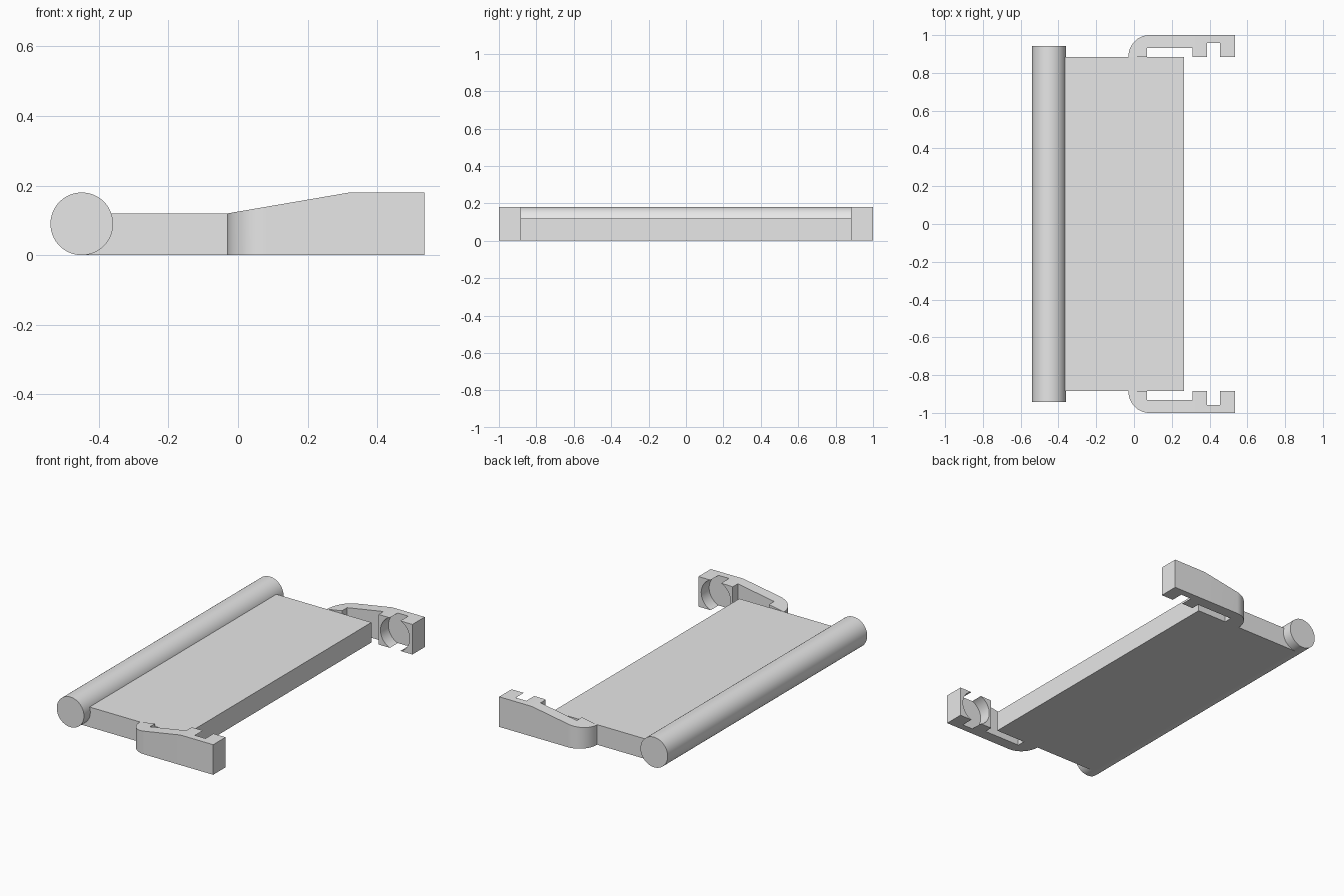
import bpy, bmesh, math
from mathutils import Vector, Matrix

cube = bpy.data.objects.get("Cube")
if cube:
    bpy.data.objects.remove(cube, do_unlink=True)

GREY = (0.8, 0.8, 0.8, 1.0)
grey = bpy.data.materials.new("light grey")
grey.use_nodes = True
grey.diffuse_color = GREY
grey.node_tree.nodes["Principled BSDF"].inputs["Base Color"].default_value = GREY

HEIGHT = 0.18        # full height of the roller and arm tips
PLATE_TOP = 0.12
PLATE_Y = 0.883      # half length of the plate
ARM_START = -0.03


def make_object(name, bm):
    bmesh.ops.recalc_face_normals(bm, faces=bm.faces)
    mesh = bpy.data.meshes.new(name)
    bm.to_mesh(mesh)
    bm.free()
    mesh.materials.append(grey)
    obj = bpy.data.objects.new(name, mesh)
    bpy.context.collection.objects.link(obj)
    return obj


def activate(obj):
    bpy.ops.object.select_all(action='DESELECT')
    obj.select_set(True)
    bpy.context.view_layer.objects.active = obj


def smooth(obj):
    activate(obj)
    bpy.ops.object.shade_smooth_by_angle(angle=math.radians(30))


def cylinder_y(name, x, y, z, radius, length):
    """Cylinder lying along the y axis."""
    bm = bmesh.new()
    turn = Matrix.Translation((x, y, z)) @ Matrix.Rotation(math.pi / 2, 4, 'X')
    bmesh.ops.create_cone(bm, cap_ends=True, segments=96, radius1=radius,
                          radius2=radius, depth=length, matrix=turn)
    return make_object(name, bm)


def arm(name, side):
    # Hook-shaped plan outline with a rounded outer corner
    cx, cy, rx, ry = 0.08, PLATE_Y, 0.11, 1.0 - PLATE_Y
    outline = []
    for i in range(17):
        a = math.pi - i / 16 * math.pi / 2
        outline.append((cx + rx * math.cos(a), cy + ry * math.sin(a)))
    outline += [(0.536, 1.0), (0.536, PLATE_Y), (0.31, PLATE_Y),
                (0.31, 0.932), (0.07, 0.932), (0.07, PLATE_Y)]
    bm = bmesh.new()
    face = bm.faces.new([bm.verts.new((x, side * y, 0)) for x, y in outline])
    top = bmesh.ops.extrude_face_region(bm, geom=[face])["geom"]
    for v in top:
        if isinstance(v, bmesh.types.BMVert):
            v.co.z = HEIGHT
    # Sloped top rising from the plate to the tip
    slope_end = 0.32
    bmesh.ops.bisect_plane(bm, geom=bm.verts[:] + bm.edges[:] + bm.faces[:],
                           plane_co=Vector((slope_end, 0, 0)), plane_no=Vector((1, 0, 0)))
    for v in bm.verts:
        if v.co.z > PLATE_TOP:
            t = min((v.co.x - ARM_START) / (slope_end - ARM_START), 1)
            v.co.z = PLATE_TOP + (HEIGHT - PLATE_TOP) * t
    obj = make_object(name, bm)

    # Round pocket in the inner side of the tip, open at top and bottom
    depth = 0.958
    inner = 0.8
    cutter = cylinder_y(name + "_pocket_cutter", 0.421, side * (depth + inner) / 2,
                        HEIGHT / 2, 0.0965, depth - inner)
    cutter.hide_render = True
    activate(obj)
    cut = obj.modifiers.new("pocket", 'BOOLEAN')
    cut.operation = 'DIFFERENCE'
    cut.solver = 'EXACT'
    cut.object = cutter
    bpy.ops.object.modifier_apply(modifier=cut.name)
    bpy.data.objects.remove(cutter, do_unlink=True)
    smooth(obj)
    return obj


# Flat plate, running into the roller
bm = bmesh.new()
x0, x1 = -0.45, 0.265
bmesh.ops.create_cube(bm, size=1, matrix=Matrix.Translation(((x0 + x1) / 2, 0, PLATE_TOP / 2))
                      @ Matrix.Diagonal((x1 - x0, 2 * PLATE_Y, PLATE_TOP, 1)))
make_object("plate", bm)

# Long round bar along one edge
smooth(cylinder_y("edge_roller", -0.449, 0, HEIGHT / 2, HEIGHT / 2, 1.886))

# Hooked arms at both ends
arm("front_arm", -1)
arm("back_arm", 1)
